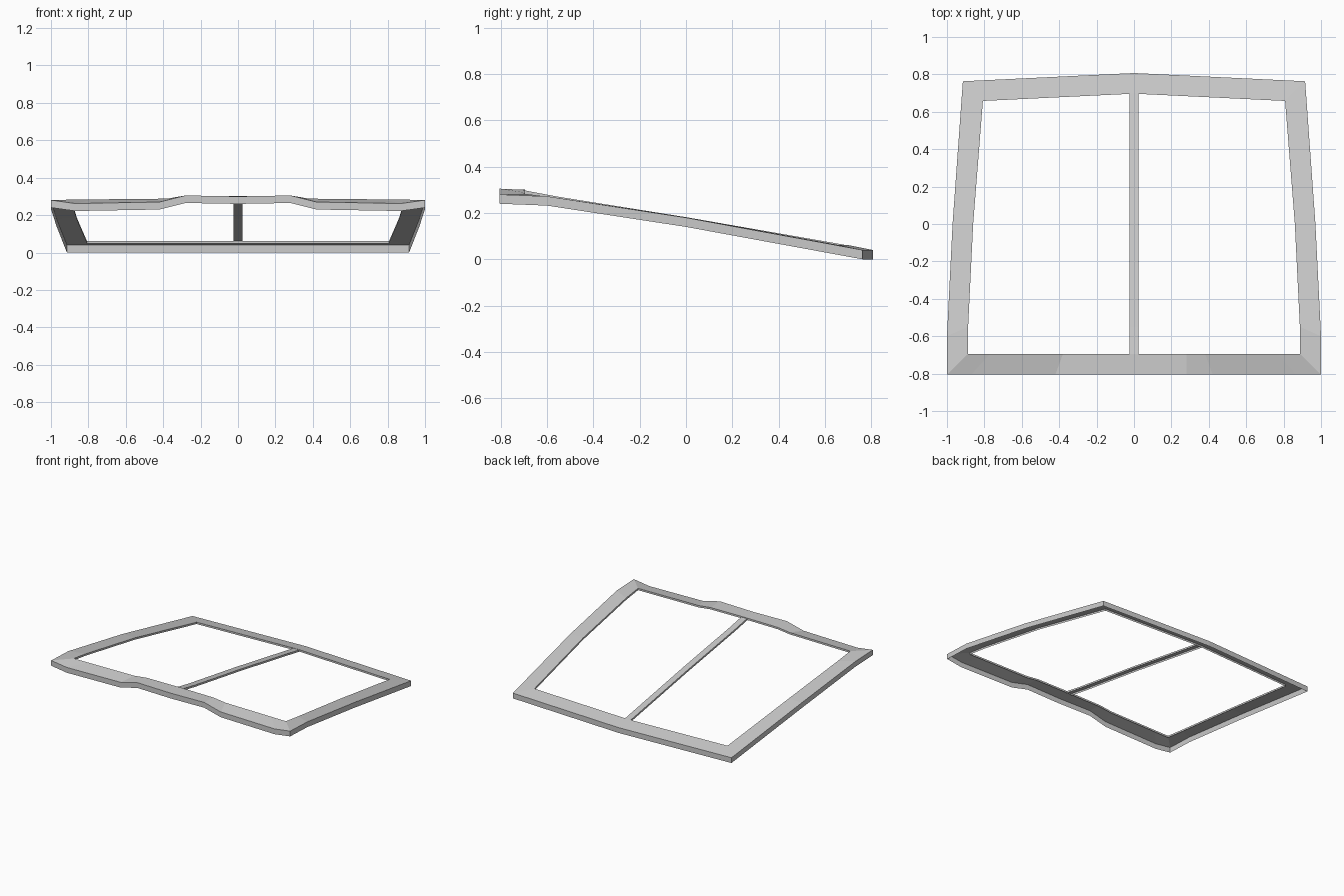
import bpy, bmesh

cube = bpy.data.objects.get("Cube")
if cube:
    bpy.data.objects.remove(cube)

grey = bpy.data.materials.new("plain_grey")
grey.use_nodes = True
colour = (0.6, 0.6, 0.6, 1)
grey.diffuse_color = colour
grey.node_tree.nodes["Principled BSDF"].inputs["Base Color"].default_value = colour

SKIRT = 0.04   # outer wall height
LIP = 0.014    # inner wall height


def channel(name, stations, outer_depth, inner_depth):
    """Sweep a pressed section, open underneath, along pairs of upper edge points."""
    bm = bmesh.new()
    rings = []
    for (ax, ay, az), (bx, by, bz) in stations:
        section = [(ax, ay, az - outer_depth), (ax, ay, az),
                   (bx, by, bz), (bx, by, bz - inner_depth)]
        rings.append([bm.verts.new(c) for c in section])
    for r, s in zip(rings, rings[1:]):
        for i in range(3):
            bm.faces.new((r[i], s[i], s[i + 1], r[i + 1]))
    mesh = bpy.data.meshes.new(name)
    bm.to_mesh(mesh)
    bm.free()
    mesh.materials.append(grey)
    obj = bpy.data.objects.new(name, mesh)
    bpy.context.collection.objects.link(obj)
    return obj


# Outer frame: outer and inner upper edges, from front centre round to back centre
frame_path = [
    ((0, -0.805, 0.30), (0, -0.695, 0.302)),
    ((0.28, -0.805, 0.305), (0.28, -0.695, 0.300)),
    ((0.42, -0.805, 0.27), (0.38, -0.695, 0.288)),
    ((0.87, -0.805, 0.262), (0.77, -0.695, 0.284)),
    ((1, -0.805, 0.28), (0.888, -0.695, 0.283)),
    ((1, -0.6, 0.272), (0.887, -0.55, 0.264)),
    ((0.97, 0, 0.18), (0.86, 0, 0.182)),
    ((0.915, 0.763, 0.04), (0.808, 0.658, 0.062)),
    ((0, 0.807, 0.04), (0, 0.697, 0.062)),
]
frame = channel("window_frame", frame_path, SKIRT, LIP)
frame.modifiers.new("Mirror", "MIRROR").use_clip = True

# Centre bar, gently bowed from front to back
bar_path = [(-0.70, 0.298), (-0.55, 0.270), (0, 0.182), (0.70, 0.060)]
channel("centre_bar", [((0.024, y, z), (-0.024, y, z)) for y, z in bar_path],
        LIP, LIP)
